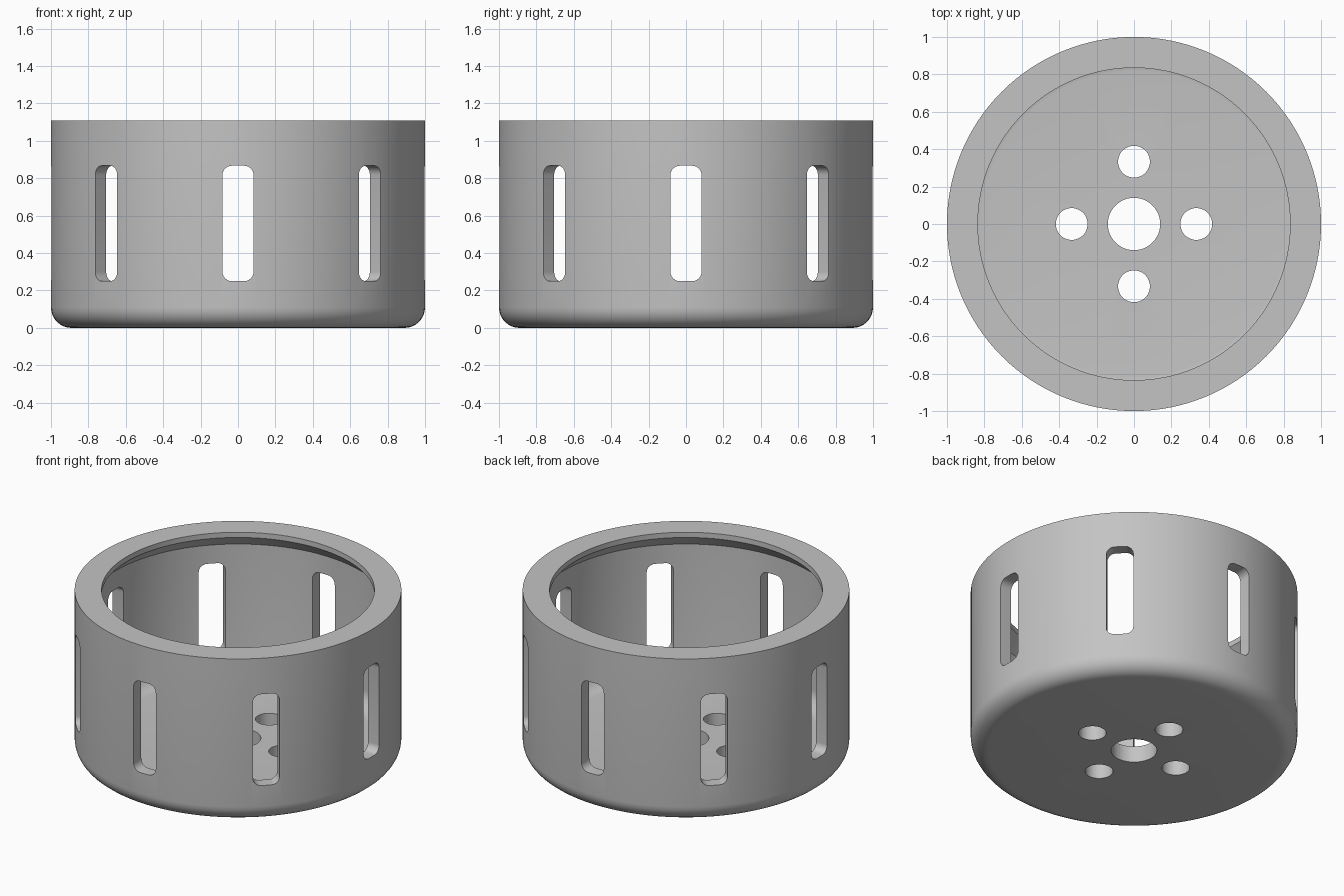
import bpy, bmesh
from math import cos, sin, pi
from mathutils import Matrix, Vector

cube = bpy.data.objects.get("Cube")
if cube:
    bpy.data.objects.remove(cube)

HEIGHT, FLOOR = 1.11, 0.11
WALL_R, LIP_R = 0.918, 0.835
SLOTS, SEGMENTS = 8, 128

grey = bpy.data.materials.new("plain_grey")
grey.use_nodes = True
colour = (0.55, 0.55, 0.55, 1)
grey.diffuse_color = colour
grey.node_tree.nodes["Principled BSDF"].inputs["Base Color"].default_value = colour


def arc(cx, cz, r, start, end, steps=8):
    """Points on a circular arc, angles in radians."""
    angles = [start + (end - start) * i / steps for i in range(steps + 1)]
    return [(cx + r * cos(a), cz + r * sin(a)) for a in angles]


def make_object(name, bm):
    bmesh.ops.recalc_face_normals(bm, faces=bm.faces)
    mesh = bpy.data.meshes.new(name)
    bm.to_mesh(mesh)
    bm.free()
    obj = bpy.data.objects.new(name, mesh)
    bpy.context.collection.objects.link(obj)
    return obj


def extrude_outline(bm, points, direction):
    """Solid prism from a closed outline."""
    face = bm.faces.new([bm.verts.new(p) for p in points])
    top = bmesh.ops.extrude_face_region(bm, geom=[face])["geom"]
    bmesh.ops.translate(bm, vec=direction,
                        verts=[v for v in top if isinstance(v, bmesh.types.BMVert)])


# Cup: revolved section with rounded base and an inward lip chamfered beneath
profile = [(0, 0)]
profile += arc(0.89, 0.11, 0.11, -pi / 2, 0)
profile += [(1, HEIGHT), (LIP_R, HEIGHT), (LIP_R, HEIGHT - 0.035),
            (WALL_R, HEIGHT - 0.118)]
profile += arc(WALL_R - 0.1, FLOOR + 0.1, 0.1, 0, -pi / 2)
profile += [(0, FLOOR)]

bm = bmesh.new()
verts = [bm.verts.new((r, 0, z)) for r, z in profile]
edges = [bm.edges.new(pair) for pair in zip(verts, verts[1:])]
bmesh.ops.spin(bm, geom=verts + edges, axis=(0, 0, 1), cent=(0, 0, 0),
               angle=2 * pi, steps=SEGMENTS)
bmesh.ops.remove_doubles(bm, verts=bm.verts, dist=1e-4)
cup = make_object("slotted_cup", bm)
cup.data.materials.append(grey)

# Cutters: rounded slots around the wall
bm = bmesh.new()
half, low, high, corner = 0.083, 0.25, 0.867, 0.05
outline = []
for i, (x, z) in enumerate([(half, high), (-half, high), (-half, low), (half, low)]):
    cx = x - corner if x > 0 else x + corner
    cz = z - corner if z == high else z + corner
    outline += arc(cx, cz, corner, i * pi / 2, (i + 1) * pi / 2, 6)
for i in range(SLOTS):
    turn = Matrix.Rotation(2 * pi * i / SLOTS, 3, "Z")
    points = [turn @ Vector((x, -0.8, z)) for x, z in outline]
    extrude_outline(bm, points, turn @ Vector((0, -0.4, 0)))

# Cutters: centre hole and four mounting holes
holes = [(0, 0, 0.14)]
holes += [(0.333 * cos(i * pi / 2), 0.333 * sin(i * pi / 2), 0.085) for i in range(4)]
for x, y, r in holes:
    points = [(px, py, -0.1) for px, py in arc(x, y, r, 0, 2 * pi, 48)[:-1]]
    extrude_outline(bm, points, Vector((0, 0, 0.32)))
cutter = make_object("opening_cutter", bm)
cutter.hide_render = True

# Cut the openings and finish the shading
mod = cup.modifiers.new("openings", "BOOLEAN")
mod.operation = "DIFFERENCE"
mod.solver = "EXACT"
mod.object = cutter
bpy.ops.object.select_all(action="DESELECT")
bpy.context.view_layer.objects.active = cup
cup.select_set(True)
bpy.ops.object.modifier_apply(modifier=mod.name)
bpy.data.objects.remove(cutter)
bpy.ops.object.shade_smooth_by_angle(angle=pi / 6)
